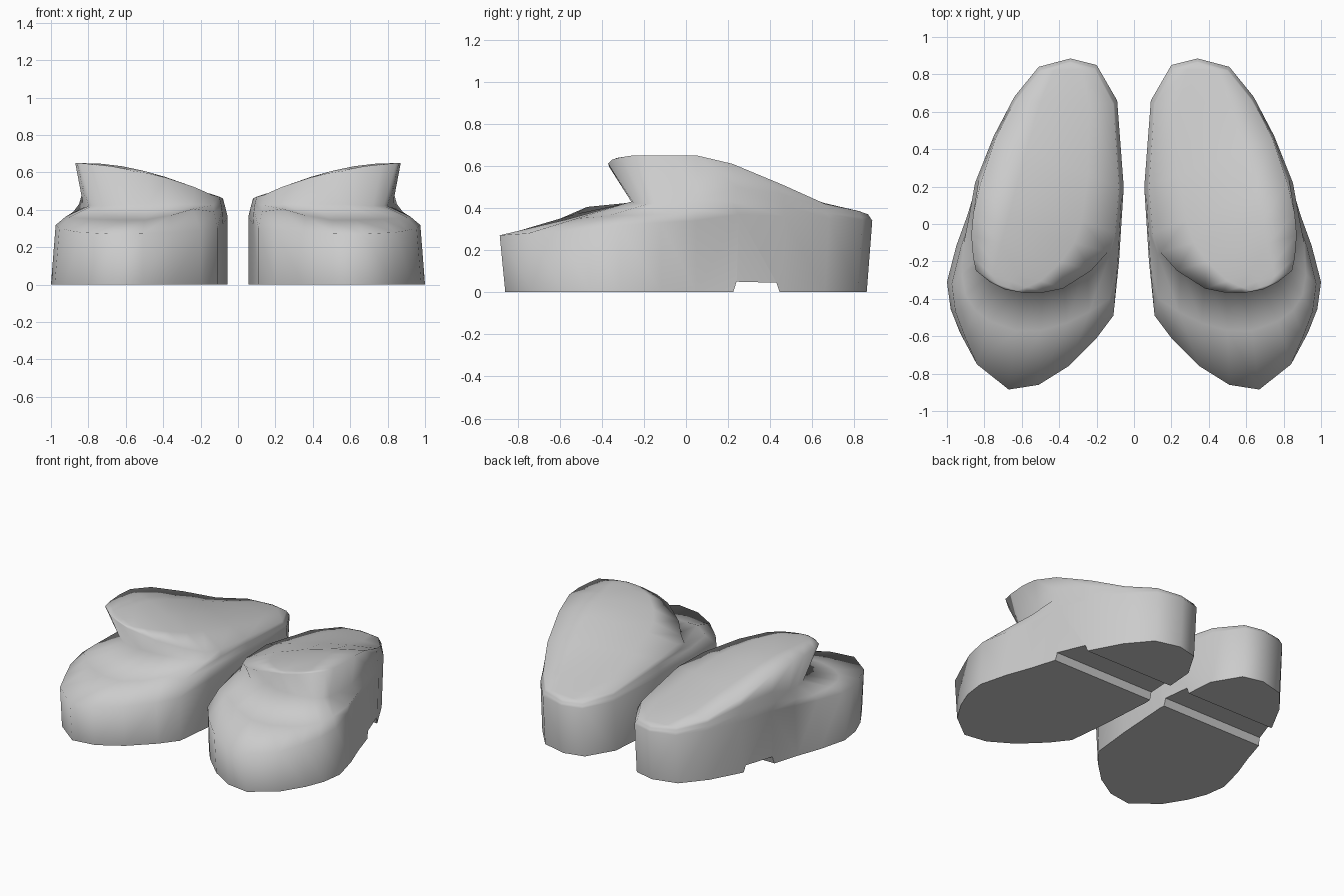
import bpy, bmesh, math
from mathutils import Vector

if "Cube" in bpy.data.objects:
    bpy.data.objects.remove(bpy.data.objects["Cube"], do_unlink=True)

mat = bpy.data.materials.new("light grey")
mat.use_nodes = True
GREY = (0.6, 0.6, 0.6, 1)
mat.diffuse_color = GREY
mat.node_tree.nodes["Principled BSDF"].inputs["Base Color"].default_value = GREY

N = 20
# Sole outline, from the heel along the outer side to the toe and back
OUTLINE = [(.34, .885), (.51, .84), (.64, .68), (.75, .47), (.83, .25),
           (.89, .05), (.95, -.12), (1.0, -.32), (.98, -.47), (.93, -.60),
           (.84, -.75), (.67, -.885), (.51, -.86), (.35, -.76), (.20, -.61),
           (.11, -.49), (.08, -.20), (.055, .20), (.09, .66), (.20, .85)]
# Instep shoulder, stations 4 to 16
SHOULDER = [(.85, .22, .43), (.88, .05, .39), (.91, -.10, .37), (.92, -.27, .365),
            (.90, -.38, .36), (.85, -.46, .355), (.77, -.52, .35), (.63, -.57, .345),
            (.50, -.57, .345), (.36, -.53, .37), (.24, -.47, .405), (.13, -.40, .39),
            (.085, -.18, .40)]
# Crease under the flared collar, stations 4 to 16
CREASE = [(.83, .24, .50), (.83, .06, .44), (.81, -.06, .42), (.80, -.14, .42),
          (.78, -.18, .42), (.72, -.22, .42), (.64, -.25, .425), (.56, -.26, .43),
          (.48, -.26, .43), (.38, -.25, .43), (.25, -.22, .43), (.13, -.17, .425),
          (.09, -.06, .43)]
# Upper edge of the collar and heel
COLLAR = [(.34, .865, .37), (.50, .82, .385), (.63, .66, .42), (.74, .46, .51),
          (.82, .22, .61), (.86, .05, .65), (.87, -.06, .65), (.86, -.18, .65),
          (.845, -.25, .65), (.77, -.31, .64), (.69, -.35, .63), (.58, -.37, .61),
          (.48, -.365, .595), (.38, -.345, .57), (.23, -.25, .52), (.14, -.15, .48),
          (.10, -.05, .47), (.08, .20, .46), (.11, .64, .40), (.21, .83, .375)]
# Height of the side wall against y
WALL = [(-.89, .27), (-.60, .29), (-.30, .32), (.05, .34), (.25, .37), (.89, .34)]


def wall_height(y):
    for (y0, z0), (y1, z1) in zip(WALL, WALL[1:]):
        if y <= y1:
            return z0 + (z1 - z0) * (y - y0) / (y1 - y0)
    return WALL[-1][1]


def rings():
    sole = [Vector((x, y * .97, 0)) for x, y in OUTLINE]
    wall = [Vector((x - (.025 if 5 <= i <= 9 else 0), y, wall_height(y)))
            for i, (x, y) in enumerate(OUTLINE)]
    collar = [Vector(p) for p in COLLAR]

    def middle(points, t):
        # At the heel the wall runs straight up into the collar edge
        return [Vector(points[i - 4]) if 4 <= i <= 16 else wall[i].lerp(collar[i], t)
                for i in range(N)]
    return [sole, wall, middle(SHOULDER, .35), middle(CREASE, .7), collar]


def groove_cutter():
    # Trapezoid bar that cuts the arch between heel and forefoot
    bm = bmesh.new()
    profile = [(.215, -.03), (.24, .05), (.43, .045), (.455, -.03)]
    face = bm.faces.new([bm.verts.new((-1.5, y, z)) for y, z in profile])
    out = bmesh.ops.extrude_face_region(bm, geom=[face])
    bmesh.ops.translate(bm, vec=(3, 0, 0),
                        verts=[v for v in out["geom"] if isinstance(v, bmesh.types.BMVert)])
    bmesh.ops.recalc_face_normals(bm, faces=bm.faces)
    me = bpy.data.meshes.new("groove_cutter")
    bm.to_mesh(me)
    bm.free()
    ob = bpy.data.objects.new("groove_cutter", me)
    bpy.context.collection.objects.link(ob)
    ob.hide_render = True
    return ob


def shoe(name, side, cutter):
    bm = bmesh.new()
    loops = [[bm.verts.new((p.x * side, p.y, p.z)) for p in ring] for ring in rings()]
    bm.faces.new(loops[0])
    for a, b in zip(loops, loops[1:]):
        for i in range(N):
            j = (i + 1) % N
            bm.faces.new((a[i], a[j], b[j], b[i]))

    # Domed top: rows across from the outer to the inner edge
    top, rows = loops[-1], []
    for i in range(1, N // 2):
        a, b = top[i], top[N - i]
        bulge = .035 * math.sin(math.pi * i / 10) ** 2 if i < 8 else .008
        row = [a]
        for t in (.25, .5, .75):
            p = a.co.lerp(b.co, t)
            p.z += bulge * 4 * t * (1 - t)
            row.append(bm.verts.new(p))
        rows.append(row + [b])
    for r, s in zip(rows, rows[1:]):
        for k in range(4):
            bm.faces.new((r[k], r[k + 1], s[k + 1], s[k]))
    for tip, row in ((top[0], rows[0]), (top[N // 2], rows[-1])):
        for k in range(4):
            bm.faces.new((tip, row[k], row[k + 1]))
    bmesh.ops.recalc_face_normals(bm, faces=bm.faces)
    me = bpy.data.meshes.new(name)
    bm.to_mesh(me)
    bm.free()
    ob = bpy.data.objects.new(name, me)
    bpy.context.collection.objects.link(ob)

    # Arch groove
    mod = ob.modifiers.new("groove", 'BOOLEAN')
    mod.operation, mod.object, mod.solver = 'DIFFERENCE', cutter, 'EXACT'
    bpy.context.view_layer.objects.active = ob
    bpy.ops.object.modifier_apply(modifier=mod.name)

    # Smooth upper, sharp edges around the sole
    bm = bmesh.new()
    bm.from_mesh(ob.data)
    for f in bm.faces:
        f.smooth = True
        f.material_index = 0
    for e in bm.edges:
        low = max(v.co.z for v in e.verts) < .08
        e.smooth = not (low and e.calc_face_angle(0) > math.radians(30))
    bm.to_mesh(ob.data)
    bm.free()
    ob.data.materials.clear()
    ob.data.materials.append(mat)


cutter = groove_cutter()
shoe("left_shoe", 1, cutter)
shoe("right_shoe", -1, cutter)
bpy.data.objects.remove(cutter, do_unlink=True)
